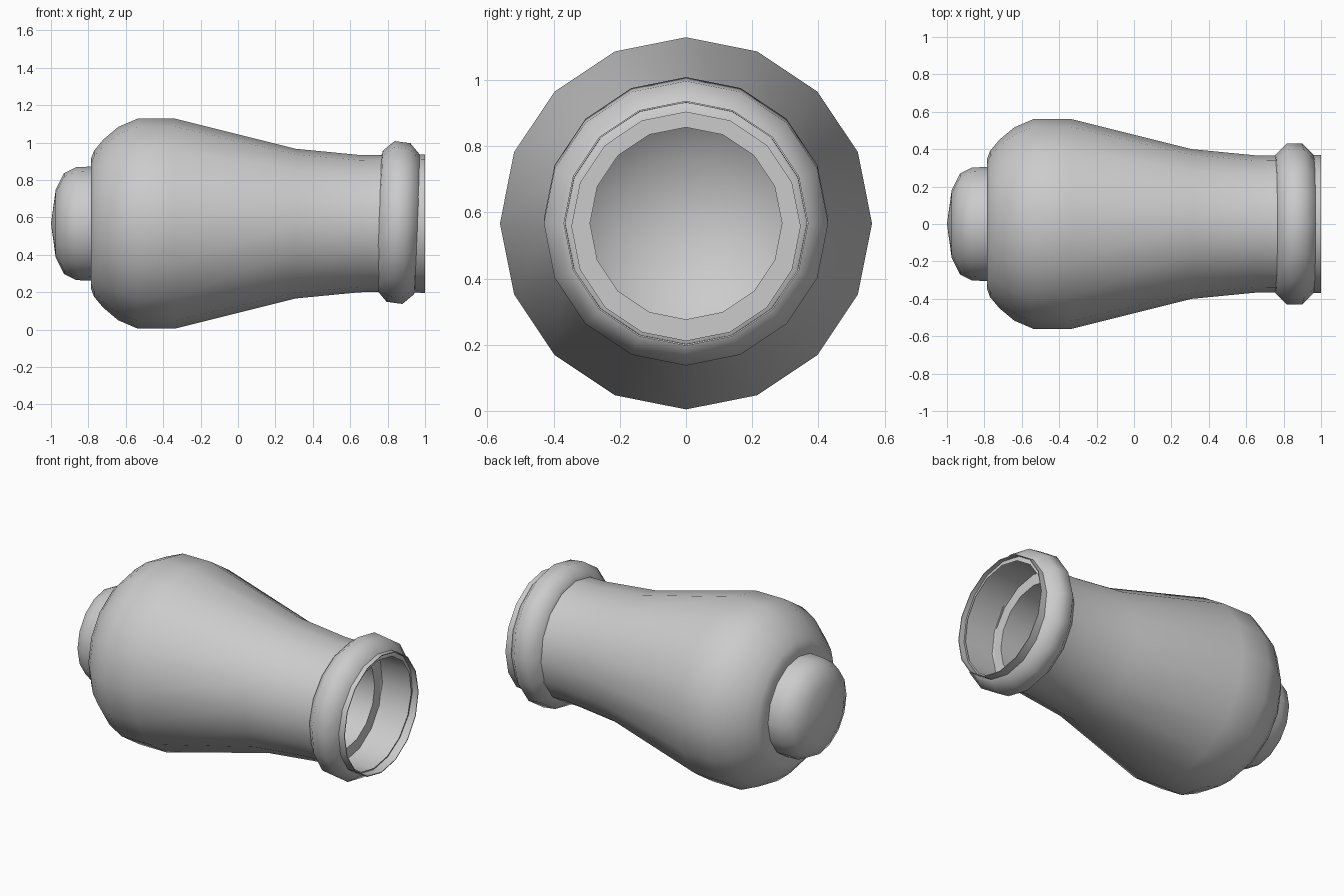
import bpy, bmesh, math

if "Cube" in bpy.data.objects:
    bpy.data.objects.remove(bpy.data.objects["Cube"])

SIDES = 16
AXIS_Z = 0.567


def revolve(name, profile, place):
    """Spin (x, radius) points about the x axis; place() maps points to the scene."""
    bm = bmesh.new()
    rings = []
    for x, r in profile:
        if r == 0:
            rings.append([bm.verts.new(place(x, 0, 0))] * SIDES)
        else:
            rings.append([bm.verts.new(place(x, r * math.sin(a), r * math.cos(a)))
                          for a in (math.tau * i / SIDES for i in range(SIDES))])
    for a, b in zip(rings, rings[1:]):
        for i in range(SIDES):
            j = (i + 1) % SIDES
            quad = [a[i], a[j], b[j], b[i]]
            bm.faces.new(list(dict.fromkeys(quad)))
    bmesh.ops.recalc_face_normals(bm, faces=bm.faces)
    mesh = bpy.data.meshes.new(name)
    bm.to_mesh(mesh)
    bm.free()
    ob = bpy.data.objects.new(name, mesh)
    bpy.context.collection.objects.link(ob)
    bpy.ops.object.select_all(action='DESELECT')
    ob.select_set(True)
    bpy.context.view_layer.objects.active = ob
    bpy.ops.object.shade_smooth_by_angle(angle=math.radians(50))
    return ob


# Body: rear knob, bulging barrel, neck, mouth and stepped bore
body_profile = [
    (-1.0, 0), (-0.975, 0.18), (-0.93, 0.27), (-0.865, 0.302), (-0.785, 0.305),
    (-0.785, 0.35), (-0.77, 0.39), (-0.72, 0.45), (-0.64, 0.517), (-0.535, 0.562),
    (-0.34, 0.562), (0.31, 0.40), (0.65, 0.367), (0.76, 0.366), (1.0, 0.37),
    (1.0, 0.365), (0.75, 0.362), (0.75, 0.29),
    (0.1, 0.29), (0.03, 0.2), (0.0, 0),
]
revolve("body", body_profile, lambda x, y, z: (x, y, z + AXIS_Z))

# Muzzle ring: outer half of an eight-sided tube, slightly tilted
ring_profile = [(-0.108, 0.345)]
ring_profile += [(-0.11 * math.cos(a), 0.328 + 0.11 * math.sin(a))
                 for a in (math.radians(d) for d in (22.5, 67.5, 112.5, 157.5))]
ring_profile.append((0.108, 0.345))
revolve("muzzle_ring", ring_profile,
        lambda x, y, z: (0.858 + x + 0.05 * z, y, AXIS_Z + 0.006 + z - 0.14 * x))
